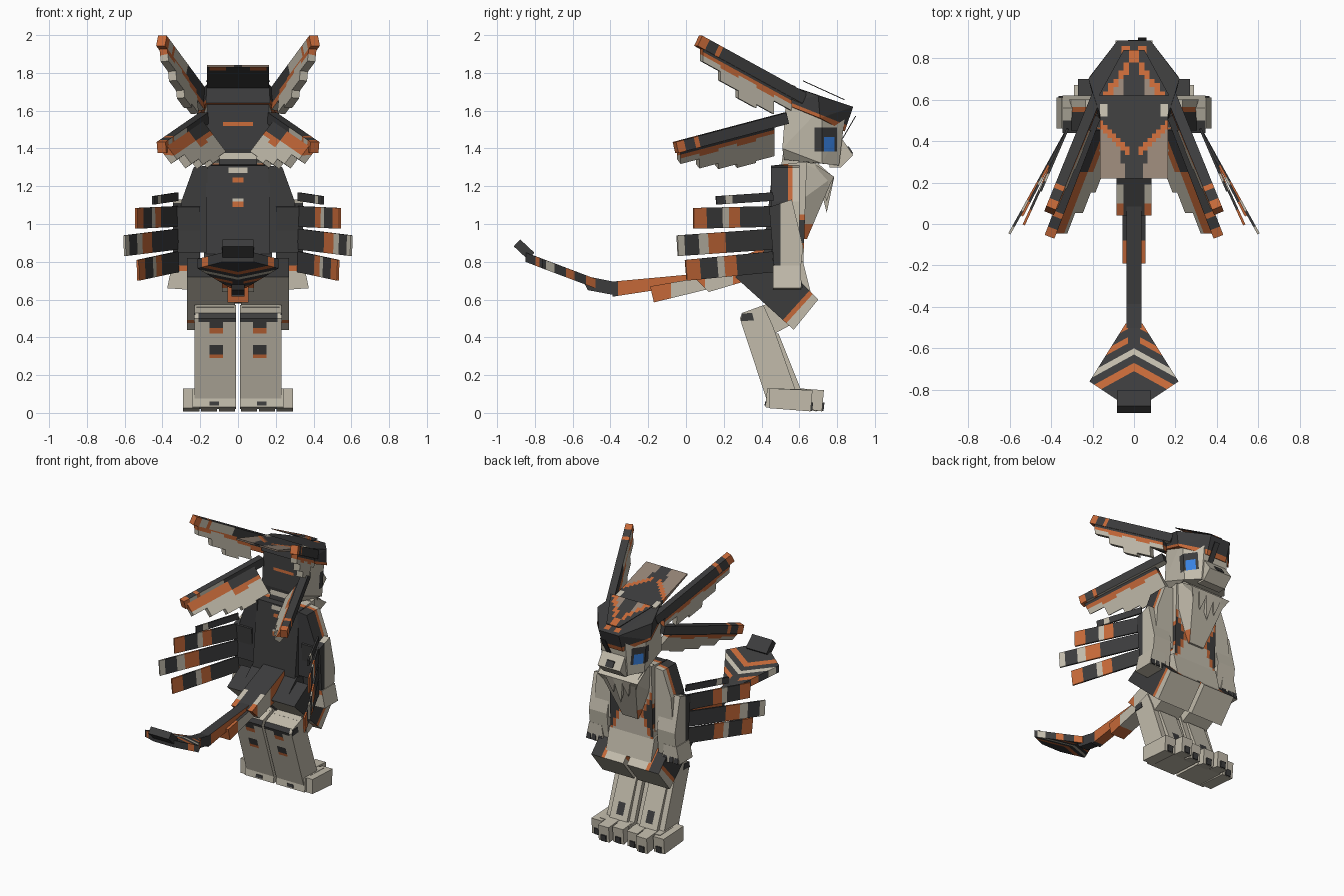
import bpy, bmesh
from mathutils import Vector as V

if "Cube" in bpy.data.objects:
    bpy.data.objects.remove(bpy.data.objects["Cube"])

# Flat colours
DARK, CREAM, ORANGE, BLUE, TAUPE = range(5)
MATS = []
for mname, col in (("charcoal", (0.045, 0.045, 0.046)), ("cream", (0.54, 0.50, 0.41)), ("burnt orange", (0.56, 0.14, 0.04)),
                   ("eye blue", (0.04, 0.22, 0.75)), ("taupe", (0.30, 0.23, 0.18))):
    m = bpy.data.materials.new(mname)
    m.diffuse_color = (*col, 1)
    m.use_nodes = True
    m.node_tree.nodes["Principled BSDF"].inputs["Base Color"].default_value = m.diffuse_color
    MATS.append(m)


def solid(name, pts, rule=CREAM, cuts=()):
    """Convex solid; cut by planes, then coloured by rule(center, normal)."""
    bm = bmesh.new()
    for p in pts:
        bm.verts.new(p)
    bmesh.ops.convex_hull(bm, input=bm.verts[:])
    bmesh.ops.delete(bm, geom=[v for v in bm.verts if not v.link_faces], context='VERTS')
    bmesh.ops.dissolve_limit(bm, angle_limit=0.01, verts=bm.verts[:], edges=bm.edges[:])
    for co, no in cuts:
        bmesh.ops.bisect_plane(bm, geom=bm.verts[:] + bm.edges[:] + bm.faces[:], plane_co=co, plane_no=no, dist=1e-5)
    bmesh.ops.recalc_face_normals(bm, faces=bm.faces[:])
    for f in bm.faces:
        f.material_index = rule(f.calc_center_median(), f.normal) if callable(rule) else rule
    me = bpy.data.meshes.new(name)
    bm.to_mesh(me)
    bm.free()
    for mat in MATS:
        me.materials.append(mat)
    bpy.context.collection.objects.link(bpy.data.objects.new(name, me))


def prism(name, yz, x0, x1, rule=CREAM, cuts=()):
    """Side profile extruded across x."""
    solid(name, [(x, y, z) for x in (x0, x1) for y, z in yz], rule, cuts)


def bar(name, a, b, w, h, stripes=((1, DARK),), pale=None):
    """Box from a to b; stripes are (end fraction, colour), pale recolours the lower and rear outer parts."""
    a, b = V(a), V(b)
    d = b - a
    side = d.cross(V((0, 0, 1))).normalized()
    up = side.cross(d).normalized()

    def rule(c, n):
        t = (c - a).dot(d) / d.length_squared
        col = next((col for end, col in stripes if t <= end + 1e-4), stripes[-1][1])
        rear = abs(n.dot(side)) > 0.9 and n.y < 0 and t > 0.5
        return pale if pale is not None and col == DARK and (rear or n.dot(up) < -0.5) else col
    solid(name, [p + side * i * w / 2 + up * j * h / 2 for p in (a, b) for i in (-1, 1) for j in (-1, 1)],
          rule, [(a + d * e, d) for e, _ in stripes[:-1]])


def planes(axis, *values):
    no = V([float(i == axis) for i in range(3)])
    return [(no * v, no) for v in values]


def grid(axis, lo, hi, n):
    return planes(axis, *[lo + (hi - lo) * i / n for i in range(n + 1)])


# Torso: dark back and waist, orange seam, cream belly
def torso_rule(c, n):
    if n.y < -0.7:
        if abs(c.x) < 0.03 and (1.09 < c.z < 1.12 or 1.22 < c.z < 1.245):
            return ORANGE
        return CREAM if abs(c.x) < 0.05 and (1.27 < c.z < 1.3 or 1.12 < c.z < 1.135 and abs(c.x) < 0.03) else DARK
    if n.y > 0.7:
        e = abs(c.x) - 0.07 - abs(c.z - 0.95) * 0.5
        return DARK if e > 0.025 else ORANGE if e > 0 else CREAM
    edge = 0.515 + max(0, 0.16 - abs(c.z - 0.95))
    return DARK if c.y < edge else ORANGE if c.y < edge + 0.03 else CREAM


prism("torso", [(0.46, 1.31), (0.64, 1.33), (0.62, 0.75), (0.40, 0.75)], -0.17, 0.17, torso_rule,
      planes(2, 1.09, 1.12, 1.135, 1.22, 1.245, 1.27, 1.3) + planes(0, -0.05, -0.03, 0.03, 0.05)
      + grid(0, -0.15, 0.15, 12) + grid(1, 0.515, 0.63, 4) + grid(2, 0.78, 1.08, 10))
solid("chest", [(s * x, y, z) for s in (-1, 1) for x, y, z in
                ((0.165, 0.60, 1.33), (0.15, 0.70, 1.32), (0.14, 0.78, 1.25), (0.06, 0.64, 0.92), (0.06, 0.6, 0.92), (0.15, 0.6, 1.12))],
      lambda c, n: ORANGE if abs(n.x) > 0.5 and c.z < 1.0 else CREAM, planes(2, 1.0))
for x in (-0.12, -0.06, 0, 0.06, 0.12):
    solid("chest_tuft", [(x + i, y, z) for i in (-0.04, 0.04) for y, z in ((0.68, 1.32), (0.785, 1.25))]
          + [(x, 0.745, 1.06 + abs(x))])
prism("neck", [(0.50, 1.28), (0.52, 1.42), (0.70, 1.42), (0.68, 1.28)], -0.10, 0.10,
      lambda c, n: DARK if c.z < 1.345 and n.y < 0 else CREAM, planes(2, 1.345))
prism("pelvis", [(0.30, 0.74), (0.42, 0.85), (0.62, 0.80), (0.66, 0.64), (0.45, 0.58)], -0.18, 0.18,
      lambda c, n: DARK if c.y < 0.58 else CREAM, planes(1, 0.58))


# Head: cream face, dark back, side eyes
def head_rule(c, n):
    if n.y < -0.5:
        return ORANGE if abs(c.x) < 0.08 and 1.52 < c.z < 1.54 else DARK
    if abs(n.x) > 0.5 and 1.385 < c.z < 1.51:
        if 0.73 < c.y < 0.785 and c.z < 1.46:
            return BLUE
        return DARK if 0.68 < c.y < 0.80 else CREAM
    return CREAM


solid("head", [(s * x, y, z) for s in (-1, 1) for x, y, z in
               ((0.165, 0.51, 1.40), (0.12, 0.52, 1.34), (0.165, 0.53, 1.66), (0.17, 0.72, 1.32),
                (0.19, 0.72, 1.62), (0.10, 0.81, 1.31), (0.10, 0.84, 1.56))], head_rule,
      planes(0, -0.08, 0.08) + planes(1, 0.68, 0.73, 0.785, 0.80) + planes(2, 1.385, 1.46, 1.51, 1.52, 1.54))


def cap_rule(c, n):
    if n.z > 0.6:
        return ORANGE if 0.82 < c.y < 0.86 and 0.02 < abs(c.x) < 0.06 else DARK
    return ORANGE if c.z + 0.4 * c.y < 1.864 and n.y > -0.5 else DARK


solid("brow_cap", [(s * x, y, z) for s in (-1, 1) for x, y, z in
                   ((0.165, 0.53, 1.74), (0.22, 0.70, 1.68), (0.08, 0.885, 1.62), (0.17, 0.51, 1.64),
                    (0.215, 0.71, 1.56), (0.08, 0.84, 1.49))], cap_rule,
      planes(0, -0.06, -0.02, 0.02, 0.06) + planes(1, 0.82, 0.86) + [((0, 0, 1.864), (0, 0.4, 1))])
prism("snout", [(0.76, 1.30), (0.82, 1.30), (0.885, 1.365), (0.82, 1.46), (0.76, 1.46)], -0.09, 0.09)
prism("nose", [(0.868, 1.375), (0.887, 1.372), (0.862, 1.41), (0.85, 1.41)], -0.03, 0.03, DARK)
prism("brow_spike", [(0.83, 1.45), (0.90, 1.57), (0.896, 1.572), (0.826, 1.452)], 0.02, 0.06, DARK)


# Forelock plate with an orange arch over pale corners
def lock_rule(c, n):
    e = 0.82 - 1.3 * abs(c.x) - c.y
    if abs(c.x) < 0.025:
        return ORANGE if c.y > 0.77 else DARK
    return DARK if e < 0 else ORANGE if e < 0.045 else TAUPE if c.y < 0.69 and abs(c.x) > 0.06 else DARK


solid("forelock", [(s * x, y, z + k) for s in (-1, 1) for x, y, z in ((0.17, 0.62, 1.76), (0.05, 0.84, 1.66))
                   for k in (0, -0.005)], lock_rule, grid(0, -0.15, 0.15, 12) + grid(1, 0.64, 0.82, 9))


# Crest plate sweeping back over the neck
def crest_rule(c, n):
    x, e = abs(c.x), c.y - 0.31 - 0.9 * abs(c.x)
    if n.z < 0:
        return ORANGE if c.y < 0.27 and 0.06 < x < 0.14 else DARK
    if e < 0:
        return TAUPE if x > 0.03 + 0.3 * (c.y - 0.22) else DARK
    return ORANGE if e < 0.04 and x > 0.03 else CREAM if x > 0.12 and c.y > 0.51 else DARK


prism("head_crest", [(0.22, 1.83), (0.22, 1.842), (0.58, 1.73), (0.58, 1.70)], -0.165, 0.165,
      crest_rule, grid(0, -0.15, 0.15, 14) + grid(1, 0.25, 0.54, 14))

# Swept ears with stepped feathers hanging below
for s in (-1, 1):
    for name, a, b, lean, drops in (
            ("upper_ear", (0.18, 0.62, 1.665), (0.405, 0.065, 1.97), -0.1, (0.07, 0.14, 0.16, 0.12, 0.07)),
            ("lower_ear", (0.18, 0.53, 1.56), (0.405, -0.055, 1.405), -0.75, (0.14, 0.15, 0.13, 0.10, 0.05))):
        a, b = V((a[0] * s, *a[1:])), V((b[0] * s, *b[1:]))
        bar(name, a, b, 0.05, 0.06, ((0.5, DARK), (0.8, DARK), (0.84, ORANGE), (0.93, DARK), (1, ORANGE)), CREAM)
        down = V((s * lean, 0, -1))
        thick = down.cross(b - a).normalized() * 0.022
        for i, drop in enumerate(drops):
            p, q = a.lerp(b, 0.12 + i * 0.17), a.lerp(b, 0.29 + i * 0.17)
            mid = 0.065 + 0.015 * (i % 2)

            def feather_rule(c, n):
                t = (c - a).dot(b - a) / (b - a).length_squared
                z = a.z + (b.z - a.z) * t - c.z
                if n.y < -0.15 and i > 1:
                    return ORANGE if z < 0.045 else CREAM
                return DARK if z < 0.045 else ORANGE if z < mid else CREAM
            no = (b - a).cross(V((1, 0, 0)))
            solid(name + "_feather", [r + down * k + thick * j for r in (p, q) for k in (0, drop + 0.03) for j in (-1, 1)],
                  feather_rule, [(a - V((0, 0, k)), no) for k in (0.045, mid)])

    # Arms
    solid("upper_arm", [(s * x, y, z) for x, z in ((0.16, 1.31), (0.235, 1.30), (0.30, 1.12), (0.17, 0.85), (0.32, 0.85))
                        for y in (0.45, 0.60)],
          lambda c, n: DARK if c.y < 0.54 else ORANGE if c.y < 0.565 else CREAM, planes(1, 0.54, 0.565))
    solid("forearm", [(s * x, y, z) for x in (0.20, 0.345)
                      for y, z in ((0.44, 1.09), (0.56, 1.13), (0.62, 0.88), (0.60, 0.70), (0.47, 0.72))],
          lambda c, n: DARK if c.y < 0.5 else CREAM, planes(1, 0.5))
    solid("hand", [(s * x, y, z) for x, z in ((0.23, 0.65), (0.25, 0.78), (0.35, 0.78), (0.375, 0.66)) for y in (0.46, 0.61)],
          lambda c, n: ORANGE if n.y < -0.5 and c.z > 0.75 else CREAM, planes(2, 0.75))
    for x in (0.26, 0.31, 0.35):
        bar("claw_tip", (s * x, 0.605, 0.70), (s * x, 0.612, 0.66), 0.03, 0.012)

    # Arm fins with striped tips
    small = ((0.72, DARK), (0.84, CREAM), (1, DARK))
    plain = ((0.42, DARK), (0.56, ORANGE), (0.64, CREAM), (0.84, DARK), (1, ORANGE))
    tips = ((0.5, DARK), (0.68, ORANGE), (0.78, CREAM), (0.93, DARK), (1, CREAM))
    for y, z0, z1, h, x, st in ((0.16, 1.145, 1.125, 0.045, 0.45, small), (0.04, 1.04, 1.03, 0.11, 0.54, plain),
                                (-0.045, 0.92, 0.885, 0.11, 0.60, tips), (0.0, 0.80, 0.755, 0.11, 0.53, plain)):
        bar("arm_fin", (s * 0.32, 0.46, z0), (s * x, y, z1), 0.012, h, st)

    # Thighs: dark outside, orange seam, cream knees and inner fronts
    def thigh_rule(c, n):
        u, x = 0.74 * c.y - 0.67 * c.z, abs(c.x)
        if n.z > 0.2 and n.y > 0.3:
            return DARK if x > 0.19 else ORANGE if x > 0.165 else CREAM
        return DARK if u < 0.05 and n.z > -0.5 else ORANGE if 0.05 < u < 0.075 else CREAM
    prism("thigh", [(0.26, 0.72), (0.42, 0.82), (0.56, 0.74), (0.70, 0.60), (0.57, 0.44)], s * 0.015, s * 0.27, thigh_rule,
          planes(0, s * 0.165, s * 0.19) + [((0, 0, -u / 0.67), (0, 0.74, -0.67)) for u in (0.05, 0.075)])

    def shin_rule(c, n):
        x = abs(c.x)
        if n.y > -0.7:
            return CREAM
        if 0.08 < x < 0.15 and (0.29 < c.z < 0.36 or 0.42 < c.z < 0.45):
            return DARK if 0.31 < c.z < 0.36 else ORANGE
        return DARK if x < 0.21 and c.z > (0.45 if 0.08 < x < 0.15 else 0.48) else CREAM
    prism("shin", [(0.285, 0.50), (0.30, 0.53), (0.41, 0.57), (0.46, 0.46), (0.58, 0.12), (0.43, 0.06)], s * 0.01, s * 0.23,
          shin_rule, planes(0, s * 0.08, s * 0.15, s * 0.21) + planes(2, 0.29, 0.31, 0.36, 0.42, 0.45, 0.48))
    prism("hock_patch", [(0.29, 0.485), (0.295, 0.525), (0.35, 0.53), (0.36, 0.49)], s * 0.225, s * 0.234, DARK)
    prism("knee", [(0.38, 0.56), (0.50, 0.60), (0.58, 0.48), (0.47, 0.42)], s * 0.02, s * 0.22)
    prism("ankle_guard", [(0.44, 0.42), (0.49, 0.42), (0.61, 0.12), (0.52, 0.12)], s * 0.05, s * 0.19,
          lambda c, n: DARK if n.y > 0.7 and 0.09 < abs(c.x) < 0.145 and 0.16 < c.z < 0.24 else CREAM,
          planes(0, s * 0.09, s * 0.145) + planes(2, 0.16, 0.24))

    # Feet
    prism("foot", [(0.42, 0.03), (0.43, 0.13), (0.64, 0.125), (0.64, 0.02)], s * 0.01, s * 0.24)
    prism("heel_mark", [(0.416, 0.04), (0.419, 0.06), (0.43, 0.06), (0.43, 0.04)], s * 0.10, s * 0.15, DARK)
    for x, back, tip in ((0.015, 0.60, 0.70), (0.11, 0.60, 0.73), (0.205, 0.44, 0.67)):
        prism("toe", [(back, 0.025), (back, 0.13), (tip, 0.12), (tip - 0.01, 0.008)], s * x, s * (x + 0.085))
        prism("toe_claw", [(tip - 0.01, 0.01), (tip - 0.006, 0.055), (tip + 0.003, 0.055), (tip - 0.002, 0.01)],
              s * (x + 0.022), s * (x + 0.063), DARK)

# Tail chain
prism("tail_root", [(0.42, 0.88), (0.46, 0.74), (0.12, 0.64), (0.04, 0.72)], -0.085, 0.085,
      lambda c, n: DARK if n.z > 0.3 and (c.y > 0.19 or abs(c.x) < 0.05) else ORANGE if c.y > 0.25 or c.y < 0.1 else CREAM,
      planes(0, -0.05, 0.05) + planes(1, 0.1, 0.19, 0.25))
prism("tail_second", [(0.22, 0.74), (0.22, 0.68), (-0.17, 0.585), (-0.19, 0.67)], -0.055, 0.055,
      lambda c, n: ORANGE if c.y < -0.08 else DARK if n.z > 0.3 else CREAM, planes(1, -0.08))
prism("tail_third", [(0.10, 0.74), (0.10, 0.69), (-0.39, 0.615), (-0.39, 0.695), (-0.05, 0.72)], -0.035, 0.035,
      lambda c, n: DARK if n.z > 0.3 or c.y < -0.36 else ORANGE, planes(1, -0.36))
prism("tail_fourth", [(-0.36, 0.62), (-0.36, 0.69), (-0.56, 0.73), (-0.52, 0.65)], -0.035, 0.035, DARK)


# Tail fan with chevrons
def fan_rule(c, n):
    v = -c.y - 0.55 * abs(c.x)
    bands = ((0.49, ORANGE), (0.53, DARK), (0.56, ORANGE), (0.60, DARK), (0.63, CREAM), (0.67, DARK), (0.71, ORANGE))
    col = next((col for end, col in bands if v < end), DARK)
    return DARK if abs(c.x) < 0.03 and c.y > -0.56 else col


solid("tail_fan", [(s * x, y, z + dz) for s in (-1, 1) for x, y, z in
                   ((0.04, -0.48, 0.685), (0.215, -0.76, 0.79), (0.08, -0.85, 0.825)) for dz in (-0.025, 0.025)], fan_rule,
      planes(0, -0.03, 0, 0.03) + [((0, -e, 0), (k * 0.55, 1, 0)) for e in (0.49, 0.53, 0.56, 0.60, 0.63, 0.67, 0.71) for k in (-1, 1)])
bar("tail_tip", (0, -0.82, 0.83), (0, -0.895, 0.90), 0.165, 0.05)
